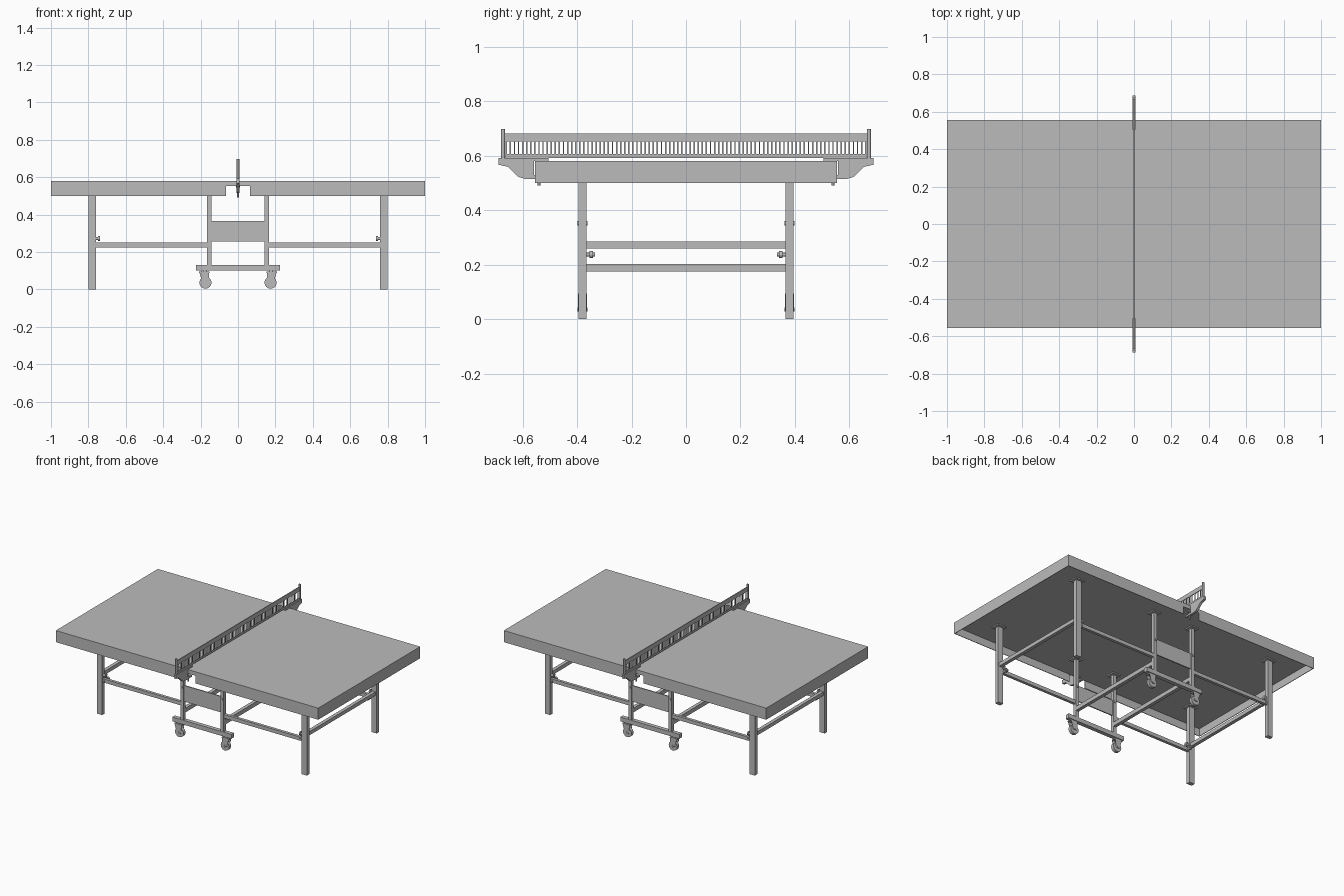
import bpy, bmesh, math
from mathutils import Vector, Matrix

cube = bpy.data.objects.get("Cube")
if cube:
    bpy.data.objects.remove(cube, do_unlink=True)

grey = bpy.data.materials.new("neutral grey")
grey.use_nodes = True
COLOUR = (0.5, 0.5, 0.5, 1)
grey.diffuse_color = COLOUR
grey.node_tree.nodes["Principled BSDF"].inputs["Base Color"].default_value = COLOUR


def finish(bm, name):
    mesh = bpy.data.meshes.new(name)
    bm.to_mesh(mesh)
    bm.free()
    mesh.materials.append(grey)
    obj = bpy.data.objects.new(name, mesh)
    bpy.context.collection.objects.link(obj)
    return obj


def add_box(bm, x0, x1, y0, y1, z0, z1):
    size = Vector((abs(x1 - x0), abs(y1 - y0), z1 - z0))
    centre = Vector((x0 + x1, y0 + y1, z0 + z1)) / 2
    matrix = Matrix.Translation(centre) @ Matrix.Diagonal((*size, 1))
    bmesh.ops.create_cube(bm, size=1, matrix=matrix)


def box(name, *bounds):
    bm = bmesh.new()
    add_box(bm, *bounds)
    return finish(bm, name)


def rod(name, centre, radius, length, axis, sides=16):
    turn = Vector((0, 0, 1)).rotation_difference(Vector(axis)).to_matrix().to_4x4()
    bm = bmesh.new()
    bmesh.ops.create_cone(bm, cap_ends=True, segments=sides, radius1=radius,
                          radius2=radius, depth=length,
                          matrix=Matrix.Translation(centre) @ turn)
    for f in bm.faces:
        f.smooth = len(f.verts) == 4
    for e in bm.edges:
        e.smooth = all(f.smooth for f in e.link_faces)
    return finish(bm, name)


def plate(name, points, to3d, offset):
    """Extrude a flat outline into a plate."""
    bm = bmesh.new()
    face = bm.faces.new([bm.verts.new(to3d(a, b)) for a, b in points])
    out = bmesh.ops.extrude_face_region(bm, geom=[face])
    moved = [v for v in out["geom"] if isinstance(v, bmesh.types.BMVert)]
    bmesh.ops.translate(bm, verts=moved, vec=offset)
    bmesh.ops.recalc_face_normals(bm, faces=bm.faces)
    return finish(bm, name)


TOP, UNDER, RIM = 0.58, 0.553, 0.5
HALF = 0.555
LEG_X, POST_X, FRAME_Y = 0.78, 0.153, 0.38

# Table top: two boards, each with a thin hanging skirt cut away at the middle
for side, s in (("left", 1), ("right", -1)):
    box(side + "_board", 0, s, -HALF, HALF, UNDER, TOP)
    box(side + "_end_skirt", s * 0.996, s, -HALF, HALF, RIM, UNDER)
    for end, e in (("front", -1), ("back", 1)):
        box(f"{side}_{end}_skirt", s * 0.063, s * 0.996,
            e * (HALF - 0.004), e * HALF, RIM, UNDER)

# Understructure, repeated at each of the four corners
for side, s in (("left", 1), ("right", -1)):
    for end, e in (("front", -1), ("back", 1)):
        tag = f"{side}_{end}_"
        y = e * FRAME_Y
        lx, px = s * LEG_X, s * POST_X
        box(tag + "leg", lx - 0.02, lx + 0.02, y - 0.014, y + 0.014, 0, UNDER)
        box(tag + "leg_mount", lx - 0.035, lx + 0.035, y - 0.03, y + 0.03, UNDER - 0.008, UNDER)
        box(tag + "post", px - 0.012, px + 0.012, y - 0.012, y + 0.012, 0.12, UNDER)
        box(tag + "post_mount", px - 0.03, px + 0.03, y - 0.03, y + 0.03, UNDER - 0.008, UNDER)
        box(tag + "long_rail", px, lx - s * 0.02, y - 0.01, y + 0.01, 0.225, 0.25)

        # Fixings
        rod(tag + "pivot_bolt", (s * 0.75, e * 0.365, 0.237), 0.007, 0.06, (0, 1, 0), 8)
        rod(tag + "pivot_knob", (s * 0.75, e * 0.348, 0.237), 0.013, 0.012, (0, 1, 0), 8)
        rod(tag + "leg_bolt", (s * 0.752, y, 0.272), 0.008, 0.03, (1, 0, 0), 8)
        rod(tag + "leg_bolt_head", (s * 0.744, y, 0.272), 0.014, 0.01, (1, 0, 0), 8)
        rod(tag + "post_bolt", (px, y, 0.352), 0.008, 0.036, (0, 1, 0), 8)

        # Caster: tilted fork cheeks, swivel and wheel
        wx = s * 0.178
        for cheek, c in (("outer", 1), ("inner", -1)):
            cheek_shape = [(0.03, 0.095), (-0.025, 0.095), (-0.018, 0.03), (0.01, 0.03)]
            plate(tag + cheek + "_fork", cheek_shape,
                  lambda a, b: (wx + s * a, y + c * 0.013, b), (0, c * 0.003, 0))
        box(tag + "fork_bridge", wx - s * 0.025, wx + s * 0.03,
            y - 0.016, y + 0.016, 0.088, 0.095)
        rod(tag + "swivel", (wx, y, 0.098), 0.01, 0.012, (0, 0, 1))
        rod(tag + "wheel", (wx - s * 0.004, y, 0.036), 0.032, 0.022, (0, 1, 0), 24)
        rod(tag + "axle", (wx - s * 0.004, y, 0.036), 0.007, 0.038, (0, 1, 0), 8)

    # Cross rails running from front to back
    box(side + "_leg_cross_rail", s * LEG_X - 0.012, s * LEG_X + 0.012,
        -FRAME_Y, FRAME_Y, 0.26, 0.285)
    box(side + "_post_cross_rail", s * POST_X - 0.012, s * POST_X + 0.012,
        -FRAME_Y, FRAME_Y, 0.175, 0.203)

# Trolley bars, end panels and net supports at front and back
for end, e in (("front", -1), ("back", 1)):
    y = e * FRAME_Y
    box(end + "_trolley_bar", -0.225, 0.225, y - 0.014, y + 0.014, 0.1, 0.13)
    box(end + "_panel", -POST_X, POST_X, y - 0.004, y + 0.004, 0.255, 0.365)

    bracket = [(0.688, 0.592), (0.688, 0.567), (0.655, 0.56), (0.615, 0.522),
               (0.59, 0.515), (0.51, 0.515), (0.51, 0.525), (0.558, 0.53),
               (0.558, 0.581), (0.505, 0.581), (0.505, 0.592)]
    plate(end + "_net_bracket", bracket, lambda a, b: (-0.008, e * a, b), (0.016, 0, 0))
    rod(end + "_clamp_screw", (0, e * 0.54, 0.521), 0.005, 0.06, (0, 0, 1), 8)
    rod(end + "_clamp_pad", (0, e * 0.54, 0.548), 0.01, 0.008, (0, 0, 1), 12)
    rod(end + "_net_post", (0, e * 0.672, 0.643), 0.007, 0.11, (0, 0, 1), 12)

# Net: top tape, bottom band and fine upright threads
box("net_top_tape", -0.003, 0.003, -0.667, 0.667, 0.652, 0.682)
box("net_bottom_band", -0.002, 0.002, -0.667, 0.667, 0.592, 0.606)
bm = bmesh.new()
THREADS = 88
for i in range(THREADS + 1):
    y = -0.66 + 1.32 * i / THREADS
    add_box(bm, -0.001, 0.001, y - 0.0025, y + 0.0025, 0.604, 0.654)
finish(bm, "net_threads")
